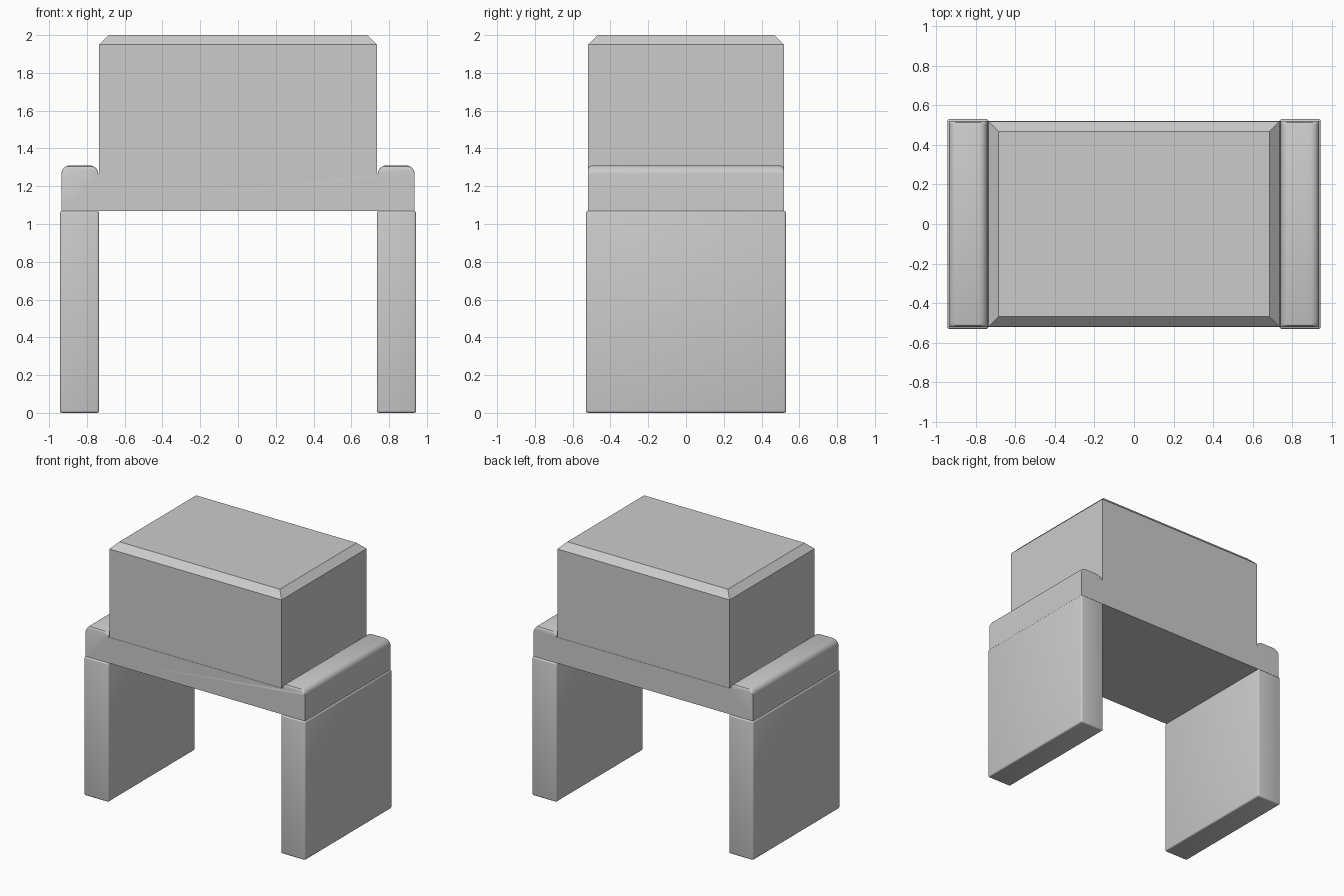
import bpy, bmesh, math

if "Cube" in bpy.data.objects:
    bpy.data.objects.remove(bpy.data.objects["Cube"])


def finish(bm, name, smooth=False):
    bmesh.ops.recalc_face_normals(bm, faces=bm.faces)
    mesh = bpy.data.meshes.new(name)
    bm.to_mesh(mesh)
    bm.free()
    obj = bpy.data.objects.new(name, mesh)
    bpy.context.collection.objects.link(obj)
    if smooth:
        bpy.ops.object.select_all(action='DESELECT')
        obj.select_set(True)
        bpy.context.view_layer.objects.active = obj
        bpy.ops.object.shade_smooth_by_angle(angle=math.radians(35))
    return obj


def box(lo, hi):
    bm = bmesh.new()
    bmesh.ops.create_cube(bm, size=1)
    for v in bm.verts:
        for i in range(3):
            v.co[i] = lo[i] if v.co[i] < 0 else hi[i]
    return bm


# Slab legs with a fine rounded edge
for side, label in ((-1, "left"), (1, "right")):
    xs = sorted((side * 0.735, side * 0.943))
    bm = box((xs[0], -0.53, 0), (xs[1], 0.53, 1.07))
    bmesh.ops.bevel(bm, geom=bm.edges[:], offset=0.012, segments=3,
                    profile=0.5, affect='EDGES')
    finish(bm, label + "_leg", True)

# Cross slab: profile with rounded raised rims at both ends
BASE, MID, TOP, RADIUS = 1.07, 1.27, 1.31, 0.045


def slab_profile(top):
    half = [(0.935, BASE)]
    for cx, start in ((0.935 - RADIUS, 0), (0.74 + RADIUS, 90)):
        for k in range(7):
            a = math.radians(start + 15 * k)
            z = TOP - RADIUS + RADIUS * math.sin(a)
            if z > MID:
                z = MID + (z - MID) * (top - MID) / (TOP - MID)
            half.append((cx + RADIUS * math.cos(a), z))
    half.append((0.738, MID))
    return half + [(-x, z) for x, z in reversed(half)]


# The rims round off slightly towards the front and back
stations = [(0.52, 1.288), (0.518, 1.297), (0.513, 1.305), (0.5, TOP)]
stations = [(-y, t) for y, t in stations] + stations[::-1]
bm = bmesh.new()
rings = [[bm.verts.new((x, y, z)) for x, z in slab_profile(t)]
         for y, t in stations]
for r0, r1 in zip(rings, rings[1:]):
    for i in range(len(r0)):
        j = (i + 1) % len(r0)
        bm.faces.new((r0[i], r0[j], r1[j], r1[i]))
bm.faces.new(rings[0])
bm.faces.new(rings[-1])
finish(bm, "cross_slab", True)

# Upper block with chamfered top edges
bm = box((-0.735, -0.518, 1.265), (0.735, 0.518, 2.0))
top_edges = [e for e in bm.edges if all(v.co.z > 1.9 for v in e.verts)]
bmesh.ops.bevel(bm, geom=top_edges, offset=0.05, segments=1, affect='EDGES')
finish(bm, "upper_block")
